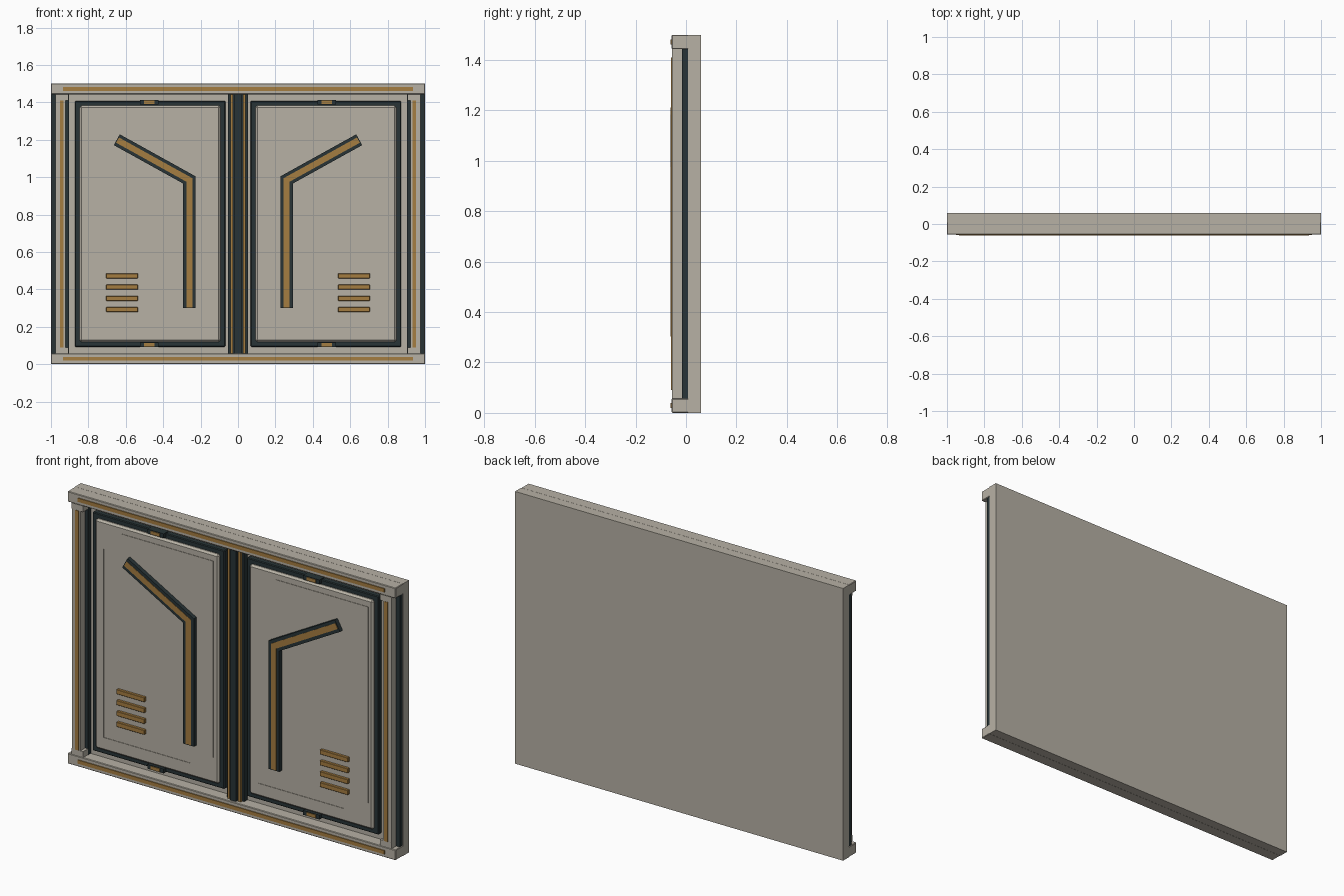
import bpy, bmesh
from mathutils import Vector

cube = bpy.data.objects.get("Cube")
if cube:
    bpy.data.objects.remove(cube)


def material(name, rgb):
    m = bpy.data.materials.new(name)
    m.use_nodes = True
    m.diffuse_color = (*rgb, 1)
    m.node_tree.nodes["Principled BSDF"].inputs["Base Color"].default_value = (*rgb, 1)
    return m


GREY = material("warm_grey", (0.474, 0.44, 0.376))
DARK = material("dark_slate", (0.021, 0.034, 0.037))
GOLD = material("bronze_gold", (0.376, 0.205, 0.053))


def finish(name, bm, mat, bevel=0):
    bmesh.ops.recalc_face_normals(bm, faces=bm.faces[:])
    mesh = bpy.data.meshes.new(name)
    bm.to_mesh(mesh)
    bm.free()
    mesh.materials.append(mat)
    ob = bpy.data.objects.new(name, mesh)
    bpy.context.collection.objects.link(ob)
    if bevel:
        mod = ob.modifiers.new("edge_bevel", "BEVEL")
        mod.width, mod.segments = bevel, 1
    return ob


def box(name, mat, x, y, z, bevel=0):
    """Box given by its (low, high) range on each axis."""
    bm = bmesh.new()
    bmesh.ops.create_cube(bm, size=1)
    for v in bm.verts:
        v.co = [(a + b) / 2 + c * abs(b - a) for (a, b), c in zip((x, y, z), v.co)]
    return finish(name, bm, mat, bevel)


def ribbon(name, mat, path, width, y, closed=False):
    """Mitred strip of constant width along an x-z path, between two y depths."""
    pts = [Vector(p) for p in path]
    n = len(pts)
    bm = bmesh.new()
    pairs = []
    for i, p in enumerate(pts):
        before = (p - pts[i - 1]).normalized() if closed or i else None
        after = (pts[(i + 1) % n] - p).normalized() if closed or i < n - 1 else None
        before, after = before or after, after or before
        n1, n2 = Vector((-before.y, before.x)), Vector((-after.y, after.x))
        mitre = (n1 + n2) / (1 + n1.dot(n2)) * width / 2
        pairs.append([bm.verts.new((q.x, y[0], q.y)) for q in (p + mitre, p - mitre)])
    for i in range(n if closed else n - 1):
        a, b = pairs[i], pairs[(i + 1) % n]
        bm.faces.new((a[0], a[1], b[1], b[0]))
    out = bmesh.ops.extrude_face_region(bm, geom=bm.faces[:])
    for v in out["geom"]:
        if isinstance(v, bmesh.types.BMVert):
            v.co.y = y[1]
    return finish(name, bm, mat)


# Back slab and the horizontal rails with their inlays
box("back_slab", GREY, (-1, 1), (0.008, 0.06), (0, 1.5))
for name, low, high in (("bottom", 0, 0.057), ("top", 1.443, 1.5)):
    box(name + "_rail", GREY, (-1, 1), (-0.057, 0.01), (low, high), 0.003)
    mid = (low + high) / 2
    box(name + "_rail_inlay", GOLD, (-0.935, 0.935), (-0.062, -0.05), (mid - 0.01, mid + 0.01))

# Centre column: dark base with bronze bars and a middle rib
SPAN = (0.057, 1.443)
box("centre_column", DARK, (-0.053, 0.053), (-0.022, 0.01), SPAN)
box("centre_rib", DARK, (-0.018, 0.018), (-0.045, -0.02), SPAN)

for side, s in (("right", -1), ("left", 1)):
    def span(a, b):
        return tuple(sorted((s * a, s * b)))

    # Outer post on a dark backing strip
    box(side + "_post_backing", DARK, span(0.903, 0.997), (-0.015, 0.01), SPAN)
    box(side + "_post", GREY, span(0.922, 0.975), (-0.055, -0.014), SPAN)
    box(side + "_post_inlay", GOLD, span(0.932, 0.953), (-0.059, -0.05), (0.09, 1.41))
    for end, z in (("lower", (0.057, 0.09)), ("upper", (1.41, 1.443))):
        box(f"{side}_post_{end}_cap", GREY, span(0.905, 0.975), (-0.056, -0.014), z)
    box(side + "_centre_bar", GOLD, span(0.026, 0.041), (-0.035, -0.02), SPAN)

    # Door leaf in a dark surround
    box(side + "_door_surround", DARK, span(0.068, 0.872), (-0.022, 0.01), (0.093, 1.407), 0.004)
    box(side + "_door_panel", GREY, span(0.093, 0.847), (-0.037, -0.01), (0.118, 1.382), 0.01)

    # Shallow border with two clipped corners, the same way round on both doors
    cx = s * 0.472
    l, r, b, t = cx - 0.334, cx + 0.334, 0.178, 1.328
    outline = [(l, b), (r - 0.125, b), (r, b + 0.09), (r, t), (l + 0.125, t), (l, t - 0.09)]
    ribbon(side + "_door_border", GREY, outline, 0.028, (-0.0395, -0.03), True)

    # Bent handle with inlay
    for part, mat, width, front, trim in (("handle", DARK, 0.066, -0.06, 0),
                                          ("handle_inlay", GOLD, 0.032, -0.062, 0.004)):
        path = [(s * (0.648 - trim), 1.2 - trim / 2), (s * 0.26, 0.985), (s * 0.26, 0.3 + trim)]
        ribbon(f"{side}_{part}", mat, path, width, (front, -0.03))

    # Vent slats
    for i in range(4):
        z = 0.292 + 0.06 * i
        box(f"{side}_vent_slat_{i + 1}", GOLD, span(0.535, 0.705), (-0.052, -0.03),
            (z - 0.013, z + 0.013), 0.002)

    # Clips at the top and bottom of the door
    for end, z in (("lower", 0.104), ("upper", 1.4)):
        box(f"{side}_{end}_clip", DARK, span(0.425, 0.525), (-0.04, 0), (z - 0.012, z + 0.012))
        box(f"{side}_{end}_clip_inlay", GOLD, span(0.447, 0.503), (-0.044, -0.02),
            (z - 0.009, z + 0.009))
